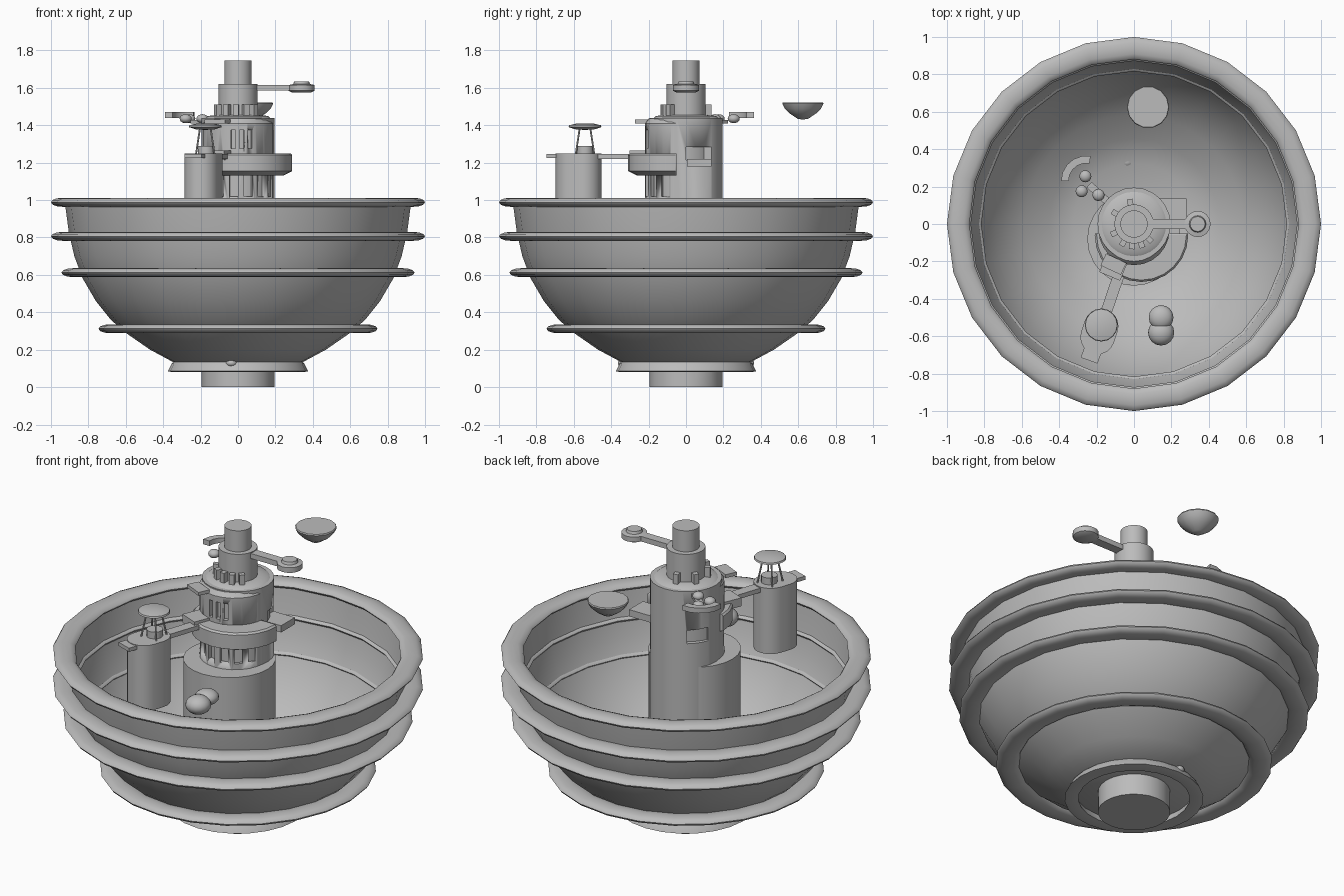
import bpy, bmesh, math
from mathutils import Vector, Matrix

if "Cube" in bpy.data.objects:
    bpy.data.objects.remove(bpy.data.objects["Cube"], do_unlink=True)

grey = bpy.data.materials.new("plain grey")
grey.use_nodes = True
grey.diffuse_color = (0.5, 0.5, 0.5, 1)
grey.node_tree.nodes["Principled BSDF"].inputs["Base Color"].default_value = (0.5, 0.5, 0.5, 1)


def finish(name, bm, loc=(0, 0, 0), angle=35):
    bmesh.ops.remove_doubles(bm, verts=bm.verts, dist=1e-5)
    bmesh.ops.recalc_face_normals(bm, faces=bm.faces)
    mesh = bpy.data.meshes.new(name)
    bm.to_mesh(mesh)
    bm.free()
    mesh.materials.append(grey)
    ob = bpy.data.objects.new(name, mesh)
    ob.location = loc
    bpy.context.collection.objects.link(ob)
    bpy.ops.object.select_all(action="DESELECT")
    ob.select_set(True)
    bpy.context.view_layer.objects.active = ob
    bpy.ops.object.shade_smooth_by_angle(angle=math.radians(angle))
    return ob


def lathe(name, profile, xy=(0, 0), seg=24, closed=False):
    """Spin (radius, z) points about a vertical axis."""
    bm = bmesh.new()
    vs = [bm.verts.new((r, 0, z)) for r, z in profile]
    for a, b in zip(vs, vs[1:]):
        bm.edges.new((a, b))
    if closed:
        bm.edges.new((vs[-1], vs[0]))
    bmesh.ops.spin(bm, geom=bm.verts[:] + bm.edges[:], cent=(0, 0, 0), axis=(0, 0, 1),
                   angle=math.tau, steps=seg, use_merge=True)
    return finish(name, bm, (*xy, 0))


def drum(name, r, z0, z1, xy=(0, 0), seg=24):
    return lathe(name, [(0, z0), (r, z0), (r, z1), (0, z1)], xy, seg)


def prism(name, outline, z0, z1):
    """Extrude a flat outline upward."""
    bm = bmesh.new()
    face = bm.faces.new([bm.verts.new((x, y, z0)) for x, y in outline])
    ext = bmesh.ops.extrude_face_region(bm, geom=[face])
    bmesh.ops.translate(bm, vec=(0, 0, z1 - z0),
                        verts=[v for v in ext["geom"] if isinstance(v, bmesh.types.BMVert)])
    return finish(name, bm)


def box(name, loc, size, turn=0):
    bm = bmesh.new()
    bmesh.ops.create_cube(bm, size=1)
    bmesh.ops.scale(bm, vec=size, verts=bm.verts)
    bmesh.ops.rotate(bm, cent=(0, 0, 0), matrix=Matrix.Rotation(turn, 3, "Z"), verts=bm.verts)
    return finish(name, bm, loc)


def beam(name, a, b, width, height):
    a, b = Vector(a), Vector(b)
    d = b - a
    return box(name, (a + b) / 2, (d.length, width, height), math.atan2(d.y, d.x))


def ball(name, loc, r, squash=1.0):
    bm = bmesh.new()
    bmesh.ops.create_uvsphere(bm, u_segments=16, v_segments=10, radius=r)
    bmesh.ops.scale(bm, vec=(1, 1, squash), verts=bm.verts)
    return finish(name, bm, loc)


def cut(target, cutter):
    mod = target.modifiers.new("opening", "BOOLEAN")
    mod.operation, mod.solver, mod.object = "DIFFERENCE", "EXACT", cutter
    cutter.hide_render = True
    bpy.context.view_layer.objects.active = target
    bpy.ops.object.modifier_apply(modifier=mod.name)
    bpy.data.objects.remove(cutter, do_unlink=True)


def polar(r, deg, xy=(0, 0)):
    t = math.radians(deg)
    return xy[0] + r * math.cos(t), xy[1] + r * math.sin(t)


# Bowl shell
outer = [(0, .12), (.34, .13), (.47, .2), (.6, .29), (.68, .36), (.76, .46),
         (.83, .58), (.875, .7), (.905, .83), (.925, .98)]
inner = [(max(r - .014, 0), z + .012) for r, z in reversed(outer)]
lathe("bowl", outer + inner)

# Flattened tube rings around the bowl
for name, r, z, w in [("rim_ring", .94, .988, .06), ("upper_ring", .936, .806, .064),
                      ("middle_ring", .88, .612, .064), ("lower_ring", .683, .312, .063)]:
    tube = [polar(1, 30 * i) for i in range(12)]
    lathe(name, [(r + w * x, z + .024 * y) for x, y in tube], closed=True)
lathe("foot_ring", [(.3, .085), (.35, .08), (.375, .085), (.355, .125), (.34, .14), (.32, .135)],
      closed=True)
for side in (-1, 1):
    ball("foot_ring_clamp", (-.035, .335 * side, .128), .03, .7)

# Tower shaft and its thicker front half
shaft = drum("tower_shaft", .195, 0, 1.44)
front = lathe("tower_front", [(0, .97), (.19, .97), (.19, 1.41), (.17, 1.435), (0, 1.435)], (0, -.03))
drum("tower_lower_drum", .25, .13, .985, (0, -.08))

# Window recesses in the tower
for i in range(3):
    x, y = polar(.2, 262 + 14 * i, (0, -.03))
    cut(front, box("window_cutter", (x, y, 1.325), (.1, .025, .1), math.radians(262 + 14 * i)))
for i in range(6):
    x, y = polar(.2, 215 + 24 * i, (0, -.03))
    cut(front, box("opening_cutter", (x, y, 1.075), (.1, .045, .11), math.radians(215 + 24 * i)))
cut(shaft, box("side_cutter", (.19, .07, 1.25), (.1, .14, .07)))
cut(shaft, box("back_cutter", (*polar(.2, 145), 1.17), (.1, .12, .08), math.radians(145)))
box("side_balcony", (.21, .07, 1.2), (.14, .13, .04))

# Half round gallery with a tapered underside
gallery = lathe("front_gallery", [(0, 1.13), (.2, 1.13), (.25, 1.155), (.25, 1.24), (.24, 1.25), (0, 1.25)],
                (.04, -.06))
cut(gallery, box("gallery_cutter", (.04, .45, 1.2), (1, 1, .5)))

# Upper tower stages with fins
drum("upper_stage", .105, 1.43, 1.62)
drum("tower_cap", .073, 1.6, 1.745)
lathe("shoulder", [(0, 1.43), (.185, 1.43), (.16, 1.45), (.1, 1.455), (0, 1.455)])
for deg in (100, 150, 205, 240, 265, 290, 315):
    x, y = polar(.105, deg)
    box("stage_fin", (x, y, 1.475), (.06, .03, .07), math.radians(deg))
box("front_ledge", (-.11, -.215, 1.42), (.12, .07, .02), math.radians(-25))

# Crane arm
beam("crane_arm", (.08, 0, 1.6), (.3, 0, 1.6), .055, .03)
lathe("crane_head", [(0, 1.575), (.05, 1.575), (.07, 1.585), (.07, 1.615), (.045, 1.62), (.04, 1.635),
                     (0, 1.635)], (.34, 0), 16)

# Rear platform with curved shield and small pods
arc = [polar(.135, a, (-.255, .23)) for a in range(80, 181, 20)]
arc += [polar(.095, a, (-.255, .23)) for a in range(180, 79, -20)]
prism("curved_shield", arc, 1.44, 1.47)
beam("rear_bracket", (-.12, .1, 1.418), (-.24, .21, 1.418), .04, .02)
for x, y in [(-.26, .255), (-.28, .175), (-.19, .155)]:
    ball("rear_pod", (x, y, 1.435), .032, .75)

# Side turret with an oblong plan
a, b, r = (-.175, -.545), (-.195, -.605), .092
plan = [polar(r, t, a) for t in range(-20, 161, 18)] + [polar(r, t, b) for t in range(160, 341, 18)]
prism("side_turret", plan, .86, 1.25)
drum("turret_hatch", .045, 1.24, 1.29, (-.17, -.54), 12)
beam("turret_spout", (-.215, -.66, 1.235), (-.24, -.73, 1.235), .095, .022)
beam("turret_bridge", (-.145, -.46, 1.232), (-.07, -.24, 1.232), .06, .026)
beam("bridge_landing", (-.13, -.28, 1.24), (-.08, -.16, 1.24), .12, .05)

# Turret canopy on thin splayed legs
lathe("turret_canopy", [(0, 1.375), (.05, 1.378), (.088, 1.39), (.085, 1.4), (.05, 1.408), (0, 1.41)],
      (-.175, -.54), 16)
for i in range(4):
    top = Vector((*polar(.04, 45 + 90 * i, (-.175, -.54)), 1.385))
    foot = Vector((*polar(.07, 45 + 90 * i, (-.175, -.54)), 1.245))
    bm = bmesh.new()
    bmesh.ops.create_cone(bm, segments=6, radius1=.005, radius2=.005, depth=(top - foot).length)
    bmesh.ops.rotate(bm, cent=(0, 0, 0), verts=bm.verts,
                     matrix=(top - foot).to_track_quat("Z", "Y").to_matrix())
    finish("canopy_leg", bm, (top + foot) / 2)

# Small twin pod hovering inside the bowl
ball("pod_front", (.145, -.58, .94), .07, .75)
ball("pod_rear", (.145, -.5, .955), .066, .65)

# Small floating dish
lathe("floating_dish", [(0, 1.43), (.03, 1.435), (.075, 1.465), (.1, 1.49), (.113, 1.515), (.11, 1.522),
                        (0, 1.522)], (.075, .625), 14)
